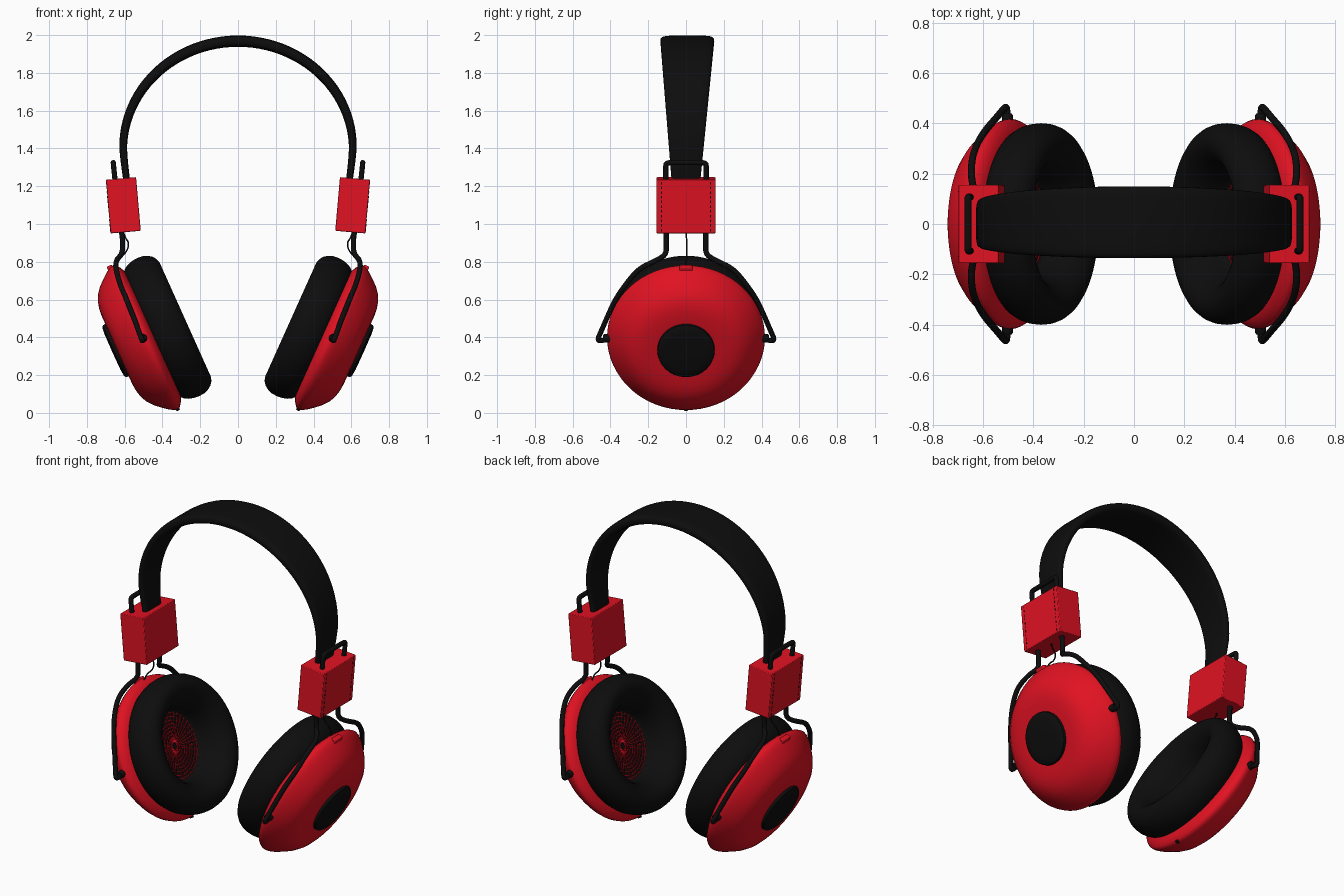
import bpy, bmesh, math
from mathutils import Matrix, Vector

if "Cube" in bpy.data.objects:
    bpy.data.objects.remove(bpy.data.objects["Cube"])


def material(name, rgb):
    m = bpy.data.materials.new(name)
    m.diffuse_color = (*rgb, 1)
    m.use_nodes = True
    m.node_tree.nodes["Principled BSDF"].inputs["Base Color"].default_value = m.diffuse_color
    return m


RED = material("red", (0.75, 0.006, 0.016))
BLACK = material("black", (0.004, 0.004, 0.004))

# Right cup frame: local z is the outward axis, local x runs up the cup
T = math.radians(24.2)
c, s = math.cos(T), math.sin(T)
CUP = Matrix(((s, 0, c, 0.49), (0, -1, 0, 0), (c, 0, -s, 0.40), (0, 0, 0, 1)))
# Right slider frame: tilted box
SLIDER = Matrix.Translation((0.607, 0, 1.099)) @ Matrix.Rotation(math.radians(5), 4, 'Y')


def finish(name, bm, mat, matrix=None, mirror=True, angle=40, subsurf=0, bevel=0):
    if matrix:
        bm.transform(matrix)
    bmesh.ops.recalc_face_normals(bm, faces=bm.faces)
    me = bpy.data.meshes.new(name)
    bm.to_mesh(me)
    bm.free()
    me.materials.append(mat)
    ob = bpy.data.objects.new(name, me)
    bpy.context.collection.objects.link(ob)
    bpy.ops.object.select_all(action='DESELECT')
    ob.select_set(True)
    bpy.context.view_layer.objects.active = ob
    bpy.ops.object.shade_smooth_by_angle(angle=math.radians(angle))
    if bevel:
        b = ob.modifiers.new("bevel", 'BEVEL')
        b.width, b.segments = bevel, 2
    if subsurf:
        d = ob.modifiers.new("subsurf", 'SUBSURF')
        d.levels = d.render_levels = subsurf
    if mirror:
        ob.modifiers.new("mirror", 'MIRROR').use_bisect_axis[0] = False
    return ob


def lathe(name, profile, mat, matrix=CUP, steps=64, **kw):
    """Revolve (radius, height) points around local z."""
    bm = bmesh.new()
    vs = [bm.verts.new((r, 0, h)) for r, h in profile]
    es = [bm.edges.new(p) for p in zip(vs, vs[1:])]
    bmesh.ops.spin(bm, geom=vs + es, axis=(0, 0, 1), cent=(0, 0, 0),
                   angle=math.tau, steps=steps, use_merge=True)
    bmesh.ops.remove_doubles(bm, verts=bm.verts, dist=1e-5)
    return finish(name, bm, mat, matrix, **kw)


def boxes(name, items, mat, matrix, **kw):
    """Boxes given as (centre, size)."""
    bm = bmesh.new()
    for cen, size in items:
        bmesh.ops.create_cube(bm, size=1, matrix=Matrix.Translation(cen)
                              @ Matrix.Diagonal((*size, 1)))
    return finish(name, bm, mat, matrix, **kw)


def tube(name, pts, radius, mat):
    """Round wire on both sides of the model."""
    for side, label in ((1, "right"), (-1, "left")):
        cu = bpy.data.curves.new(f"{name}_{label}", 'CURVE')
        cu.dimensions = '3D'
        cu.bevel_depth, cu.bevel_resolution = radius, 3
        cu.use_fill_caps = True
        sp = cu.splines.new('NURBS')
        sp.points.add(len(pts) - 1)
        for p, (x, y, z) in zip(sp.points, pts):
            p.co = (x * side, y, z, 1)
        sp.order_u, sp.use_endpoint_u, sp.resolution_u = 3, True, 5
        cu.materials.append(mat)
        bpy.context.collection.objects.link(bpy.data.objects.new(cu.name, cu))


# Headband: rounded cross-section swept along a half ellipse with short straight ends
path = [(0.583, 1.19), (0.592, 1.25), (0.602, 1.33)]
path += [(0.608 * math.cos(a), 1.40 + 0.568 * math.sin(a))
         for a in (math.pi * i / 48 for i in range(49))]
path += [(-x, z) for x, z in reversed(path[:3])]
bm = bmesh.new()
rings = []
for i, (x, z) in enumerate(path):
    a, b = path[max(i - 1, 0)], path[min(i + 1, len(path) - 1)]
    t = Vector((b[0] - a[0], b[1] - a[1])).normalized()
    k = min(max((z - 1.25) / 0.72, 0), 1)
    half_w, half_t = 0.078 + 0.065 * k, 0.018 + 0.012 * k
    ring = []
    for j in range(24):
        q = math.tau * j / 24
        cw = math.copysign(abs(math.cos(q)) ** 0.35, math.cos(q)) * half_w
        ct = math.copysign(abs(math.sin(q)) ** 0.6, math.sin(q)) * half_t
        ring.append(bm.verts.new((x + t.y * ct, cw + 0.007 * k, z - t.x * ct)))
    rings.append(ring)
for r0, r1 in zip(rings, rings[1:]):
    for j in range(24):
        bm.faces.new((r0[j], r0[j - 1], r1[j - 1], r1[j]))
bm.faces.new(rings[0])
bm.faces.new(rings[-1])
finish("headband", bm, BLACK, mirror=False, angle=60)

# Slider blocks with stitch lines on the outer face
boxes("slider_block", [((0, 0, 0), (0.16, 0.312, 0.285))], RED, SLIDER, bevel=0.004)
boxes("slider_stitches", [((0.08, y, -0.125 + 0.025 * i), (0.003, 0.004, 0.013))
                          for y in (-0.13, 0.13) for i in range(11)], BLACK, SLIDER)

# Wire yoke: loop above the block, legs through it, arms around the cup to the pivots
half = [(0.66, 0.05, 1.325), (0.66, 0.09, 1.325), (0.66, 0.107, 1.32), (0.657, 0.107, 1.29),
        (0.637, 0.107, 1.10), (0.615, 0.105, 0.95), (0.61, 0.104, 0.90), (0.613, 0.104, 0.84),
        (0.645, 0.15, 0.81), (0.648, 0.25, 0.765), (0.625, 0.32, 0.68), (0.59, 0.375, 0.60),
        (0.55, 0.42, 0.50), (0.525, 0.45, 0.43), (0.51, 0.468, 0.39), (0.505, 0.455, 0.378),
        (0.505, 0.41, 0.392)]
tube("wire_yoke", [(x, -y, z) for x, y, z in reversed(half)] + half, 0.014, BLACK)

# Thin cable from block to cup
tube("cable", [(0.61, 0, 0.97), (0.60, 0.002, 0.93), (0.575, 0.005, 0.90), (0.59, 0.005, 0.85),
               (0.63, 0.003, 0.82), (0.65, 0, 0.76)], 0.004, BLACK)

# Ear cup shell
lathe("ear_cup", [(0, 0.163), (0.155, 0.165), (0.20, 0.165), (0.24, 0.161), (0.275, 0.152),
                  (0.31, 0.136), (0.345, 0.108), (0.375, 0.074), (0.40, 0.042), (0.414, 0.018),
                  (0.418, 0.0), (0.412, -0.014), (0.39, -0.03), (0.36, -0.045), (0, -0.045)],
      RED)

# Round outer cap
lathe("cup_cap", [(0, 0.192), (0.10, 0.191), (0.14, 0.187), (0.15, 0.18), (0.153, 0.16),
                  (0, 0.155)], BLACK)

# Ear pad with dark liner floor
lathe("ear_pad", [(0.34, -0.025), (0.38, -0.045), (0.402, -0.10), (0.403, -0.165),
                  (0.378, -0.212), (0.335, -0.236), (0.29, -0.228), (0.245, -0.19),
                  (0.215, -0.13), (0.205, -0.06), (0.19, -0.056), (0, -0.056)],
      BLACK, subsurf=1, angle=80)

# Speaker grille: polar mesh of thin bars
bm = bmesh.new()
RINGS, SPOKES = 10, 40
grid = [[bm.verts.new((0.21 * r / RINGS * math.cos(math.tau * k / SPOKES),
                       0.21 * r / RINGS * math.sin(math.tau * k / SPOKES), -0.062))
         for k in range(SPOKES)] for r in range(1, RINGS + 1)]
for a, b in zip(grid, grid[1:]):
    for k in range(SPOKES):
        bm.faces.new((a[k - 1], a[k], b[k], b[k - 1]))
grille = finish("speaker_grille", bm, RED, CUP)
w = grille.modifiers.new("bars", 'WIREFRAME')
w.thickness = 0.006
w.use_even_offset = False

# Pivot pins at front and back of each cup
for label, sgn in (("front", -1), ("back", 1)):
    m = Matrix.Translation((0.503, 0.40 * sgn, 0.395)) @ Matrix.Rotation(-sgn * math.pi / 2, 4, 'X')
    lathe(f"pivot_pin_{label}", [(0, 0), (0.022, 0), (0.022, 0.032), (0.016, 0.04), (0, 0.04)],
          BLACK, m, steps=20)

# Cable entry tab at the top and small nub at the bottom of the cup
boxes("cable_tab", [((0.405, 0, 0.02), (0.04, 0.07, 0.03))], RED, CUP, bevel=0.006)
boxes("bottom_nub", [((-0.415, 0, 0.0), (0.02, 0.02, 0.02))], BLACK, CUP, bevel=0.004)
